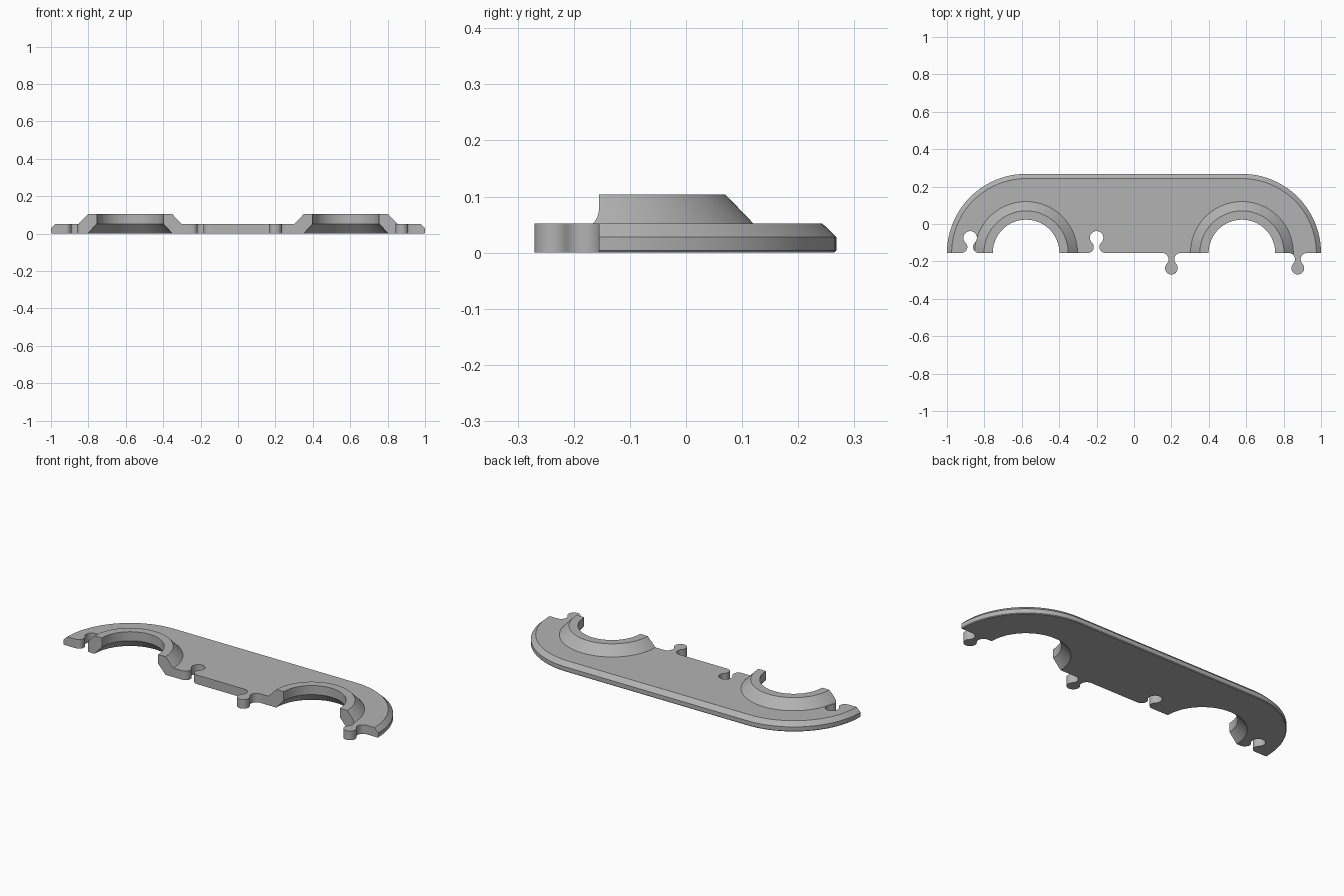
import bpy, bmesh, math

if "Cube" in bpy.data.objects:
    bpy.data.objects.remove(bpy.data.objects["Cube"])

CX, CY = 0.577, -0.155      # ring centres and the straight joint edge
SEG = 96

grey = bpy.data.materials.new("light grey")
grey.diffuse_color = (0.45, 0.45, 0.45, 1)
grey.use_nodes = True
grey.node_tree.nodes["Principled BSDF"].inputs["Base Color"].default_value = grey.diffuse_color


def loft(name, sections):
    """Closed solid through stacked loops of (x, y, z) points."""
    bm = bmesh.new()
    loops = [[bm.verts.new(p) for p in s] for s in sections]
    n = len(loops[0])
    for a, b in zip(loops, loops[1:]):
        for i in range(n):
            j = (i + 1) % n
            bm.faces.new((a[i], a[j], b[j], b[i]))
    bm.faces.new(loops[0])
    bm.faces.new(loops[-1])
    bmesh.ops.recalc_face_normals(bm, faces=bm.faces)
    me = bpy.data.meshes.new(name)
    bm.to_mesh(me)
    bm.free()
    me.materials.append(grey)
    ob = bpy.data.objects.new(name, me)
    bpy.context.collection.objects.link(ob)
    return ob


def circle(cx, r, z):
    return [(cx + r * math.cos(2 * math.pi * i / SEG),
             CY + r * math.sin(2 * math.pi * i / SEG), z) for i in range(SEG)]


def stadium(r, z):
    pts = []
    for cx, start in ((CX, -90), (-CX, 90)):
        for i in range(49):
            a = math.radians(start + 180 * i / 48)
            pts.append((cx + r * math.cos(a), CY + r * math.sin(a), z))
    return pts


def arc(cx, cy, r, a0, a1, n):
    return [(cx + r * math.cos(a0 + (a1 - a0) * i / n),
             cy + r * math.sin(a0 + (a1 - a0) * i / n)) for i in range(n + 1)]


def joint(x, side, knob, fillet):
    """Knob outline from left to right; side -1 is a tab, +1 a socket."""
    depth = 0.081
    dy = depth - fillet
    d = math.sqrt((knob + fillet) ** 2 - dy ** 2)
    t = math.atan2(dy, d)
    pts = arc(-d, fillet, fillet, -math.pi / 2, t, 10)
    pts += arc(0, depth, knob, math.pi + t, -t, 24)[1:]
    pts += arc(d, fillet, fillet, math.pi - t, math.pi * 1.5, 10)[1:]
    return [(x + px, CY + side * py) for px, py in pts]


def boolean(ob, other, operation):
    m = ob.modifiers.new(operation, 'BOOLEAN')
    m.operation, m.object, m.solver = operation, other, 'EXACT'
    bpy.context.view_layer.objects.active = ob
    bpy.ops.object.modifier_apply(modifier=m.name)
    bpy.data.objects.remove(other)


# Plate with a chamfered rim
plate = loft("half_plate", [stadium(0.419, 0), stadium(0.423, 0.004),
                            stadium(0.423, 0.028), stadium(0.398, 0.052)])

# Raised conical collars, then the flared holes through them
for cx in (-CX, CX):
    collar = loft("collar", [circle(cx, 0.275, 0.02), circle(cx, 0.275, 0.052),
                             circle(cx, 0.225, 0.104)])
    boolean(plate, collar, 'UNION')
for cx in (-CX, CX):
    hole = loft("hole_cutter", [circle(cx, 0.244, -0.02), circle(cx, 0.178, 0.052),
                                circle(cx, 0.178, 0.15)])
    boolean(plate, hole, 'DIFFERENCE')

# Joint edge with two sockets and two tabs trims the plate
edge = [(-1.1, CY)]
for x in (-0.876, -0.2):
    edge += joint(x, 1, 0.036, 0.032)
for x in (0.2, 0.876):
    edge += joint(x, -1, 0.034, 0.034)
edge += [(1.1, CY), (1.1, 0.4), (-1.1, 0.4)]
trim = loft("trim_outline", [[(x, y, z) for x, y in edge] for z in (-0.1, 0.2)])
boolean(plate, trim, 'INTERSECT')

bpy.ops.object.select_all(action='DESELECT')
plate.select_set(True)
bpy.context.view_layer.objects.active = plate
bpy.ops.object.shade_smooth_by_angle(angle=math.radians(25))
